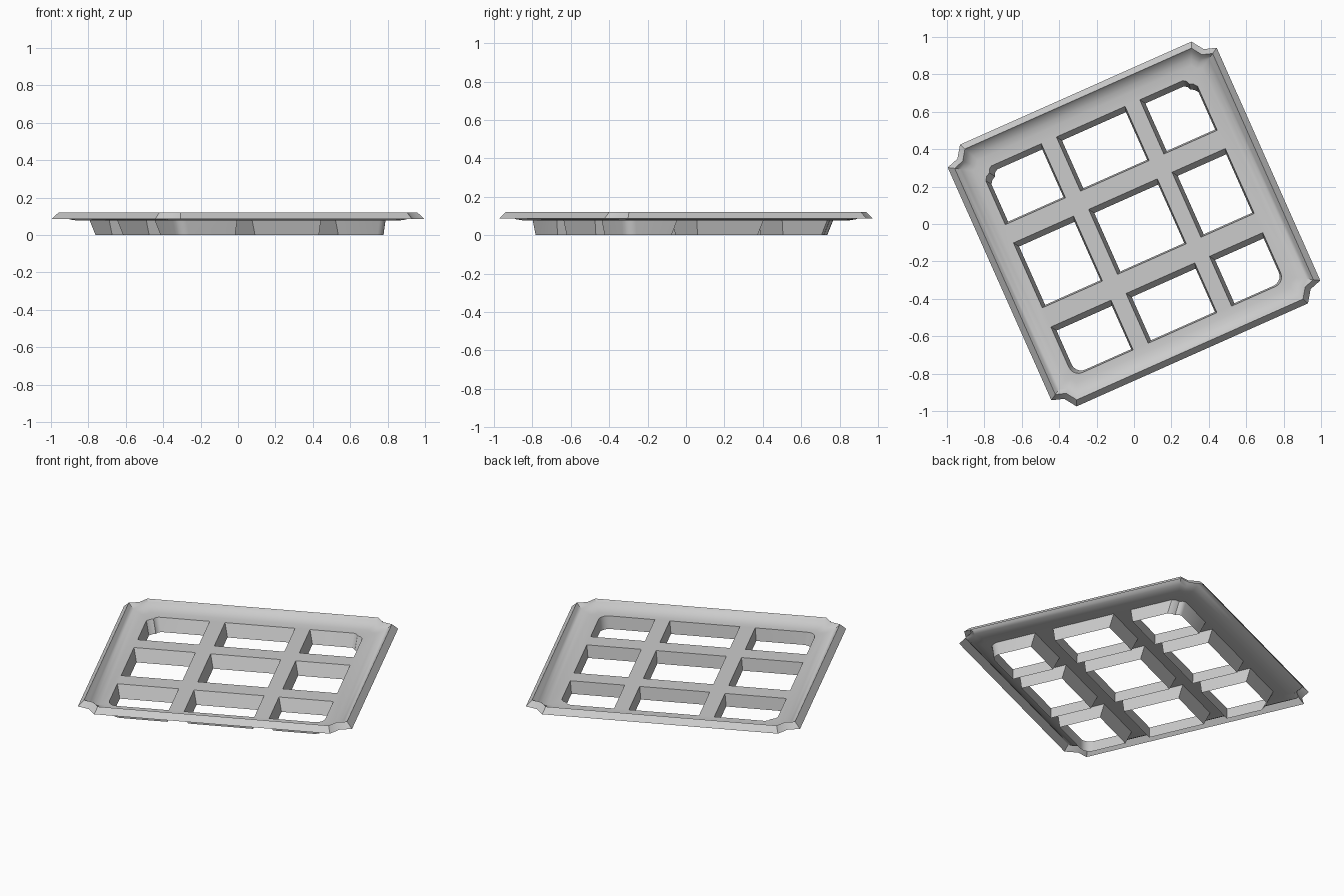
import bpy, bmesh, math
from mathutils import Matrix

if "Cube" in bpy.data.objects:
    bpy.data.objects.remove(bpy.data.objects["Cube"])

HU, HV = 0.787, 0.766          # half sizes of the tray before turning
FLOOR = 0.077
bm = bmesh.new()


def tray_outline(inset, z):
    """Rectangle loop with shallow notched corners."""
    a, b = HU - inset, HV - inset
    cu, cv = 0.11 - 0.55 * inset, 0.085 - 0.4 * inset
    pts = []
    for su, sv in ((1, 1), (-1, 1), (-1, -1), (1, -1)):
        corner = [(a, b - cv), (a - cu * 0.6, b - cv * 0.75), (a - cu, b)]
        if su * sv < 0:
            corner.reverse()
        pts += [(su * u, sv * v, z) for u, v in corner]
    return [bm.verts.new(p) for p in pts]


def bridge(lower, upper):
    n = len(lower)
    for i in range(n):
        j = (i + 1) % n
        bm.faces.new((lower[i], lower[j], upper[j], upper[i]))


def loop_edges(loop):
    return [bm.edges.get((loop[i], loop[(i + 1) % len(loop)])) for i in range(len(loop))]


def opening(u0, u1, v0, v1, special, z):
    """Hole loop; the tray-corner side is notched at the back, rounded at the front."""
    pts = []
    for su, sv in ((1, 1), (-1, 1), (-1, -1), (1, -1)):
        u, v = (u1 if su > 0 else u0), (v1 if sv > 0 else v0)
        if special != (su, sv):
            c = [(0, 0)]
        elif sv > 0:
            c = [(0, .06), (.015, .04), (.035, .03), (.042, .012), (.06, 0)]
        else:
            r = 0.055
            c = [(r - r * math.cos(t * math.pi / 10), r - r * math.sin(t * math.pi / 10)) for t in range(6)]
        if su * sv < 0:
            c = c[::-1]
        pts += [(u - su * a, v - sv * b, z) for a, b in c]
    return [bm.verts.new(p) for p in pts]


# Rim flange and curved dish side: (inset, height)
profile = [(0, .086), (.032, .12), (.045, .106), (.062, .093), (.083, .083), (.115, FLOOR)]
rings = [tray_outline(i, z) for i, z in profile]
for a, b in zip(rings, rings[1:]):
    bridge(a, b)
fill = loop_edges(rings[-1])

# Nine openings with tapered walls hanging below the floor
cols = [(-.63, -.278), (-.19, .212), (.298, .61)]
rows = [(-.613, -.322), (-.21, .17), (.277, .594)]
for i, (u0, u1) in enumerate(cols):
    for j, (v0, v1) in enumerate(rows):
        special = (i - 1, j - 1)
        top = opening(u0, u1, v0, v1, special, FLOOR)
        low = opening(u0 + .02, u1 - .008, v0 + .008, v1 - .03, special, 0)
        bridge(low, top)
        fill += loop_edges(top)

# Floor sheet around the openings
floor = bmesh.ops.triangle_fill(bm, use_beauty=True, use_dissolve=False, edges=fill, normal=(0, 0, 1))
bmesh.ops.recalc_face_normals(bm, faces=bm.faces)
flat = [f for f in floor["geom"] if isinstance(f, bmesh.types.BMFace)]
if sum(f.normal.z for f in flat) < 0:
    bmesh.ops.reverse_faces(bm, faces=bm.faces)

# Turn the tray to its final heading
bmesh.ops.transform(bm, matrix=Matrix.Rotation(math.radians(24), 4, 'Z'), verts=bm.verts)
mesh = bpy.data.meshes.new("grid_tray")
bm.to_mesh(mesh)
bm.free()
tray = bpy.data.objects.new("grid_tray", mesh)
bpy.context.collection.objects.link(tray)
bpy.context.view_layer.objects.active = tray
tray.select_set(True)
bpy.ops.object.shade_smooth_by_angle(angle=math.radians(35))
